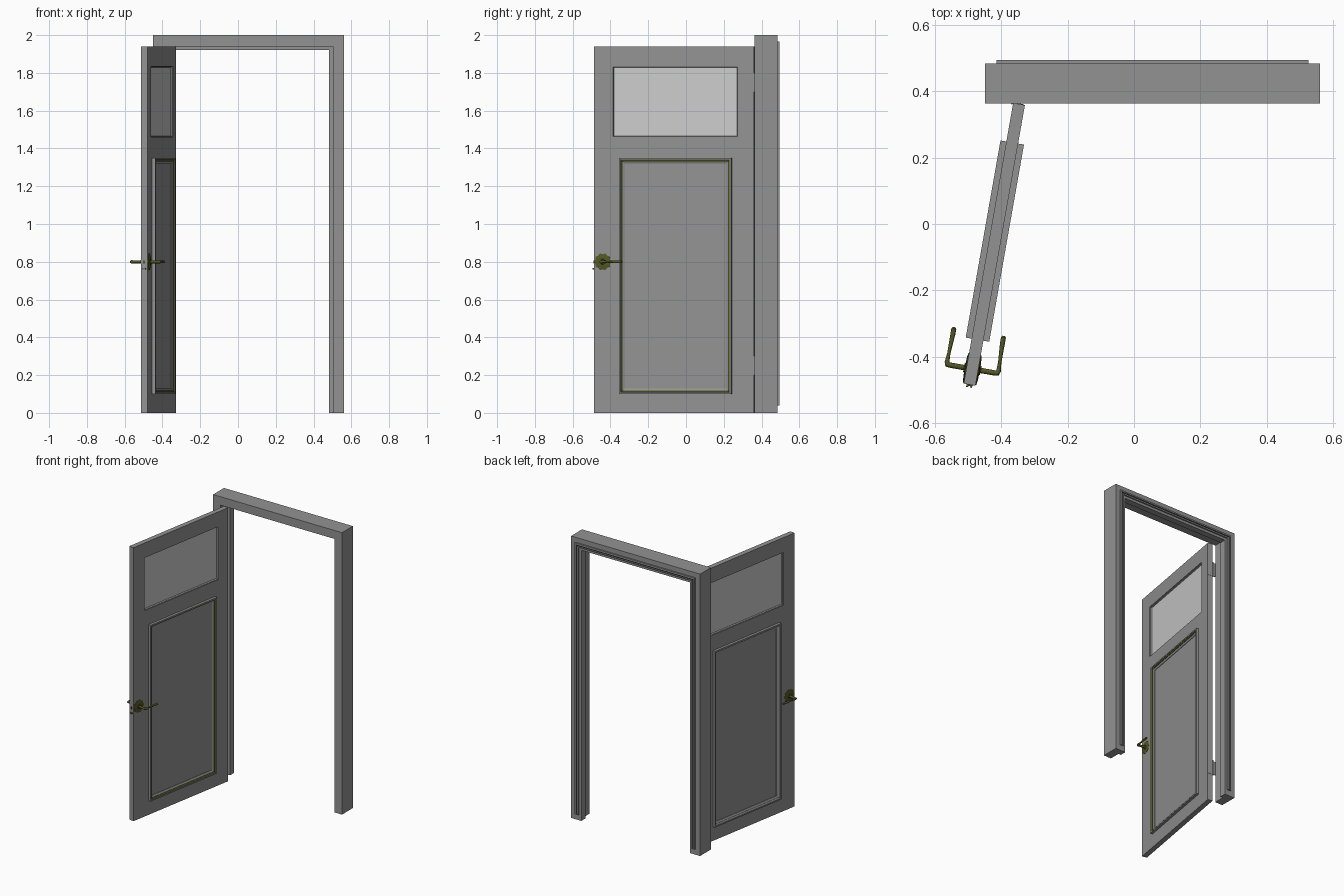
import bpy, bmesh
from math import radians, cos, sin, pi
from mathutils import Matrix, Vector

if "Cube" in bpy.data.objects:
    bpy.data.objects.remove(bpy.data.objects["Cube"])


def material(name, r, g, b):
    m = bpy.data.materials.new(name)
    m.diffuse_color = (r, g, b, 1)
    m.use_nodes = True
    m.node_tree.nodes["Principled BSDF"].inputs["Base Color"].default_value = m.diffuse_color
    return m


grey = material("dark_grey_paint", 0.29, 0.29, 0.29)
olive = material("olive_brass", 0.085, 0.095, 0.018)
pale = material("pale_glass", 0.8, 0.8, 0.8)
rubber = material("dark_rubber", 0.02, 0.02, 0.02)

# Door space: x runs from hinge to latch edge, y is thickness, z is up
DOOR = Matrix.Translation((-0.347, 0.362, 0)) @ Matrix.Rotation(radians(-100), 4, 'Z')
T = 0.018  # half door thickness


def finish(name, bm, matrix=None, mat=grey, smooth=False):
    bmesh.ops.recalc_face_normals(bm, faces=bm.faces)
    me = bpy.data.meshes.new(name)
    bm.to_mesh(me)
    bm.free()
    ob = bpy.data.objects.new(name, me)
    bpy.context.collection.objects.link(ob)
    if matrix is not None:
        ob.matrix_world = matrix
    me.materials.append(mat)
    if smooth:
        bpy.ops.object.select_all(action='DESELECT')
        ob.select_set(True)
        bpy.context.view_layer.objects.active = ob
        bpy.ops.object.shade_smooth_by_angle()
    return ob


def loft(name, loops, ring=False, **kw):
    """Bridge equal loops of points; ring joins last to first, else cap the ends."""
    bm = bmesh.new()
    rows = [[bm.verts.new(p) for p in lp] for lp in loops]
    n = len(rows[0])
    for i in range(len(rows) if ring else len(rows) - 1):
        a, b = rows[i], rows[(i + 1) % len(rows)]
        for j in range(n):
            k = (j + 1) % n
            bm.faces.new((a[j], a[k], b[k], b[j]))
    if not ring:
        bm.faces.new(rows[0])
        bm.faces.new(rows[-1])
    return finish(name, bm, **kw)


def box(name, lo, hi, **kw):
    corners = [(lo[0], lo[1]), (hi[0], lo[1]), (hi[0], hi[1]), (lo[0], hi[1])]
    return loft(name, [[(x, y, z) for x, y in corners] for z in (lo[2], hi[2])], **kw)


def rect(x0, x1, z0, z1, y, inset=0):
    return [(x0 + inset, y, z0 + inset), (x1 - inset, y, z0 + inset),
            (x1 - inset, y, z1 - inset), (x0 + inset, y, z1 - inset)]


def door_frame(name, profile, z0, **kw):
    """Sweep an (inset, y) profile up one jamb, over the head and down."""
    cx, h, top = 0.056, 0.506, 2.0
    return loft(name, [[(cx - h + i, y, z0) for i, y in profile],
                       [(cx - h + i, y, top - i) for i, y in profile],
                       [(cx + h - i, y, top - i) for i, y in profile],
                       [(cx + h - i, y, z0) for i, y in profile]], **kw)


def tube(name, pts, radii, n=16, **kw):
    """Round section lofted along a path lying in the door's xy plane."""
    pts = [Vector(p) for p in pts]
    loops = []
    for i, p in enumerate(pts):
        t = (pts[min(i + 1, len(pts) - 1)] - pts[max(i - 1, 0)]).normalized()
        side, up = t.cross(Vector((0, 0, 1))), Vector((0, 0, 1))
        loops.append([p + radii[i] * (cos(2 * pi * j / n) * side + sin(2 * pi * j / n) * up)
                      for j in range(n)])
    return loft(name, loops, **kw)


# Rebated frame, ribbed strip on its back, and the dark seal in its groove
door_frame("frame", [(0, .363), (.06, .363), (.06, .44), (.08, .44), (.08, .485), (0, .485)], 0)
door_frame("back_strip", [(.035, .48), (.035, .495), (.045, .495), (.047, .487),
                          (.053, .487), (.055, .495), (.062, .495), (.062, .48)], 0.04)
door_frame("back_seal", [(.046, .486), (.046, .490), (.054, .490), (.054, .486)], 0.042, mat=rubber)

# Door leaf with window opening
leaf = (0.0, 0.86, 0.0, 1.94)
win = (0.085, 0.76, 1.46, 1.835)
loft("door_leaf", [rect(*leaf, -T), rect(*leaf, T), rect(*win, T), rect(*win, -T)],
     ring=True, matrix=DOOR)

# Window glass
box("window_glass", (win[0] + .001, -.005, win[2] + .001), (win[1] - .001, .005, win[3] - .001),
    matrix=DOOR, mat=pale)
panel = (0.118, 0.722, 0.10, 1.35)
for s, side in ((1, "right"), (-1, "left")):
    loft("window_bead_" + side,
         [rect(*win, s * y, i) for i, y in ((0, .004), (0, .014), (.003, .014), (.007, .004))],
         ring=True, matrix=DOOR)
    # Raised panel moulding: grey rim and slope with an inlaid band
    loft("panel_rim_" + side,
         [rect(*panel, s * y, i) for i, y in ((0, .016), (0, .036), (.009, .036), (.011, .030),
                                              (.019, .026), (.030, .021), (.030, .016))],
         ring=True, matrix=DOOR)
    loft("panel_inlay_" + side,
         [rect(*panel, s * y, i) for i, y in ((.0095, .022), (.0095, .034), (.013, .033), (.018, .029), (.018, .022))],
         ring=True, matrix=DOOR, mat=olive if s > 0 else grey)

    # Scalloped rose
    hx, hz, n = 0.812, 0.80, 60
    loops = []
    for r, y in ((.043, .016), (.043, .020), (.032, .022), (.014, .023), (.012, .026)):
        ring_pts = []
        for j in range(n):
            a = 2 * pi * j / n
            q = r * (1 + .06 * cos(10 * a))
            ring_pts.append((hx + q * cos(a), s * y, hz + q * sin(a)))
        loops.append(ring_pts)
    loft("handle_rose_" + side, loops, matrix=DOOR, mat=olive, smooth=True)

    # Lever: stem, tight bend, grip
    path = [(hx, .02), (hx, .070), (hx - .001, .076), (hx - .007, .079),
            (hx - .035, .078), (hx - .095, .076), (hx - .110, .076), (hx - .115, .076)]
    tube("handle_lever_" + side, [(x, s * y, hz) for x, y in path],
         (.008, .008, .009, .007, .005, .0075, .0075, .004), matrix=DOOR, mat=olive, smooth=True)

# Lock plate, latch and bolts on the door edge
box("lock_plate", (.858, -.010, .71), (.861, .010, .84), matrix=DOOR)
box("latch", (.85, -.005, .79), (.864, .005, .808), matrix=DOOR, mat=olive)
for s in (1, -1):
    box("lock_bolt", (.85, s * .006 - .003, .758), (.868, s * .006 + .003, .767), matrix=DOOR, mat=olive)

# Hinges: barrel between jamb and leaf, with a short plate on each
for z in (0.25, 1.75):
    bm = bmesh.new()
    bmesh.ops.create_cone(bm, cap_ends=True, segments=16, radius1=.005, radius2=.005, depth=.11)
    finish("hinge_barrel", bm, Matrix.Translation((-.368, .366, z)), smooth=True)
    box("hinge_jamb_plate", (-.391, .364, z - .05), (-.368, .367, z + .05))
    box("hinge_leaf_plate", (-.002, -T - .003, z - .05), (.001, T - .004, z + .05), matrix=DOOR)
